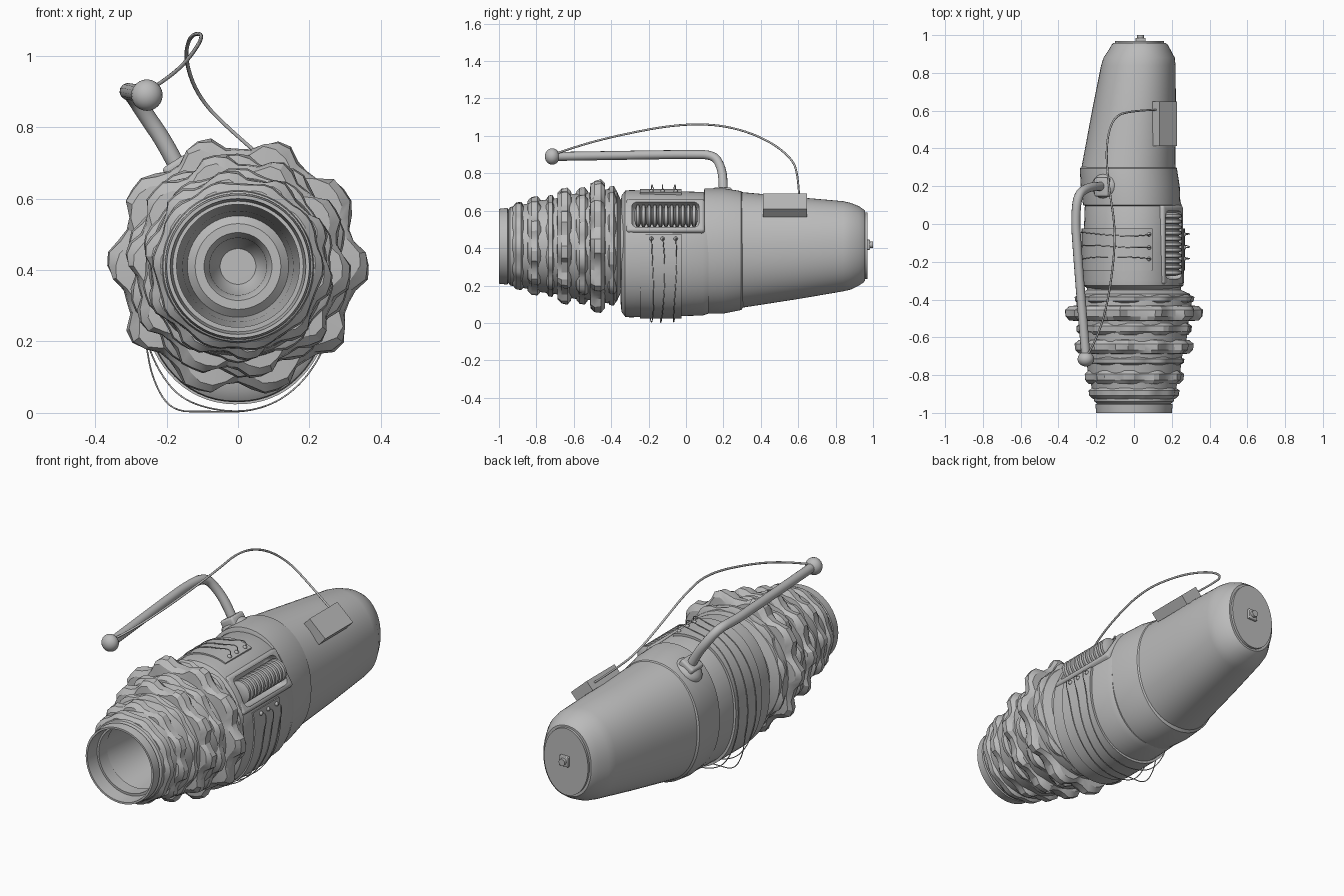
import bpy, bmesh, math
from math import sin, cos, pi, radians
from mathutils import Vector

cube = bpy.data.objects.get("Cube")
if cube:
    bpy.data.objects.remove(cube, do_unlink=True)

grey = bpy.data.materials.new("plain_grey")
grey.use_nodes = True
COLOR = (0.5, 0.5, 0.5, 1)
grey.diffuse_color = COLOR
grey.node_tree.nodes["Principled BSDF"].inputs["Base Color"].default_value = COLOR


def activate(ob):
    bpy.ops.object.select_all(action='DESELECT')
    ob.select_set(True)
    bpy.context.view_layer.objects.active = ob


def smooth(ob, angle=35):
    activate(ob)
    bpy.ops.object.shade_smooth_by_angle(angle=radians(angle))


def finish(bm, name, angle=35):
    bmesh.ops.recalc_face_normals(bm, faces=bm.faces)
    me = bpy.data.meshes.new(name)
    bm.to_mesh(me)
    bm.free()
    me.materials.append(grey)
    ob = bpy.data.objects.new(name, me)
    bpy.context.collection.objects.link(ob)
    smooth(ob, angle)
    return ob


def oval(t, rx, rz, power=2.0):
    """Point on a superellipse."""
    c, s = cos(t), sin(t)
    e = 2 / power
    return math.copysign(abs(c) ** e, c) * rx, math.copysign(abs(s) ** e, s) * rz


def loft(name, sections, n=48, power=2.0, closed=False, angle=35):
    """Skin sections (y, cx, cz, rx, rz, lobe height, lobe phase) along y."""
    bm = bmesh.new()
    rings = []
    for y, cx, cz, rx, rz, lobe, phase in sections:
        ring = []
        for i in range(n):
            t = 2 * pi * i / n
            wave = max(-0.6, min(0.6, cos(10 * t + phase) + 0.3 * sin(3 * t + phase)))
            x, z = oval(t, rx + lobe * wave, rz + lobe * wave, power)
            ring.append(bm.verts.new((cx + x, y, cz + z)))
        rings.append(ring)
    pairs = list(zip(rings, rings[1:])) + ([(rings[-1], rings[0])] if closed else [])
    for a, b in pairs:
        for i in range(n):
            j = (i + 1) % n
            bm.faces.new((a[i], a[j], b[j], b[i]))
    if not closed:
        bm.faces.new(rings[0])
        bm.faces.new(rings[-1])
    return finish(bm, name, angle)


def turned(name, profile, cx, cz, n=48):
    return loft(name, [(y, cx, cz, r, r, 0, 0) for y, r in profile], n)


def box(name, center, size, tilt=0, bevel=0.0):
    bm = bmesh.new()
    bmesh.ops.create_cube(bm, size=1)
    bmesh.ops.scale(bm, vec=size, verts=bm.verts)
    if bevel:
        bmesh.ops.bevel(bm, geom=bm.edges[:], offset=bevel, segments=3, profile=0.5, affect='EDGES')
    ob = finish(bm, name)
    ob.location = center
    ob.rotation_euler.y = tilt
    return ob


def tube(name, points, radius, kind='NURBS', sides=2):
    cu = bpy.data.curves.new(name, 'CURVE')
    cu.dimensions = '3D'
    cu.bevel_depth, cu.bevel_resolution, cu.use_fill_caps = radius, sides, True
    sp = cu.splines.new(kind)
    sp.points.add(len(points) - 1)
    for p, co in zip(sp.points, points):
        p.co = (*co, 1)
    if kind == 'NURBS':
        sp.order_u, sp.use_endpoint_u, sp.resolution_u = 3, True, 6
    cu.materials.append(grey)
    ob = bpy.data.objects.new(name, cu)
    bpy.context.collection.objects.link(ob)
    return ob


def ball(name, center, r, squash=(1, 1, 1)):
    bm = bmesh.new()
    bmesh.ops.create_uvsphere(bm, u_segments=20, v_segments=12, radius=r)
    bmesh.ops.scale(bm, vec=squash, verts=bm.verts)
    ob = finish(bm, name, 60)
    ob.location = center
    return ob


# Hollow nose: bore, lip and outer shell
turned("nose_shell", [
    (-0.34, 0.02), (-0.35, 0.05), (-0.39, 0.075), (-0.45, 0.08), (-0.48, 0.095), (-0.48, 0.12),
    (-0.46, 0.142), (-0.65, 0.155), (-0.97, 0.187), (-1.0, 0.19), (-1.0, 0.2), (-0.955, 0.205),
    (-0.95, 0.195), (-0.94, 0.21), (-0.86, 0.225), (-0.78, 0.245), (-0.7, 0.255),
    (-0.6, 0.28), (-0.5, 0.29), (-0.42, 0.305), (-0.37, 0.295), (-0.35, 0.25), (-0.3, 0.24)], 0, 0.41, 64)

# Ruffled rings: front y, back y, radius, lobe height, phase
for k, (y0, y1, r, lobe, ph) in enumerate([
        (-0.93, -0.86, 0.232, 0.008, 0.4), (-0.85, -0.77, 0.252, 0.018, 1.8),
        (-0.75, -0.70, 0.262, 0.012, 3.0), (-0.69, -0.61, 0.297, 0.026, 0.9),
        (-0.59, -0.52, 0.298, 0.02, 2.6), (-0.515, -0.43, 0.343, 0.032, 0.1),
        (-0.425, -0.37, 0.308, 0.016, 2.0)]):
    w = y1 - y0
    sec = [(0, r - 0.06, 0, ph), (0.05, r - 0.02, lobe, ph - 0.5), (0.3, r, lobe, ph),
           (0.7, r + 0.004, lobe, ph + 0.2), (0.95, r - 0.02, lobe, ph + 0.6), (1, r - 0.06, 0, ph)]
    loft(f"ruffle_ring_{k + 1}", [(y0 + u * w, 0, 0.412, q, q, a, p) for u, q, a, p in sec],
         60, closed=True, angle=28)

# Oval middle body
BX, BZ, RX, RZ, POW = -0.003, 0.37, 0.268, 0.34, 2.15
body = loft("middle_body", [
    (y, BX, BZ, RX - d, RZ - d, 0, 0) for y, d in
    [(-0.35, 0.08), (-0.345, 0.03), (-0.325, 0.003), (-0.3, 0), (-0.1, 0.004), (0.09, 0.01), (0.12, 0.02)]],
    64, POW)


def on_body(t, y, lift):
    x, z = oval(t, RX + lift, RZ + lift, POW)
    return Vector((BX + x, y, BZ + z))


# Side housing with an open slot holding a ribbed roll
TILT = radians(-32)
housing = box("roll_housing", (0.155, -0.11, 0.545), (0.13, 0.42, 0.205), TILT, 0.015)
cutter = box("slot_cutter", (0.235, -0.11, 0.595), (0.2, 0.36, 0.16), TILT, 0.03)
cutter.hide_render = True
for ob in (body, housing):
    mod = ob.modifiers.new("slot", 'BOOLEAN')
    mod.object, mod.operation, mod.solver = cutter, 'DIFFERENCE', 'EXACT'
    activate(ob)
    bpy.ops.object.modifier_apply(modifier="slot")
    smooth(ob)
bpy.data.objects.remove(cutter, do_unlink=True)
ribs = [(-0.275, 0.025)]
for k in range(11):
    y = -0.27 + k * 0.03
    ribs += [(y, 0.045), (y + 0.006, 0.06), (y + 0.02, 0.06), (y + 0.026, 0.045)]
turned("ribbed_roll", ribs + [(0.062, 0.025)], 0.193, 0.572, 24)

# Raised band wrapped under the body, from the side to the top
START, END, STEPS = radians(16), radians(-290), 60
bm = bmesh.new()
rows = []
for i in range(STEPS + 1):
    t = START + (END - START) * i / STEPS
    rows.append([bm.verts.new(on_body(t, y, h)) for y, h in
                 [(-0.245, -0.02), (-0.245, 0.006), (-0.025, 0.006), (-0.025, -0.02)]])
for a, b in zip(rows, rows[1:]):
    for j in range(3):
        bm.faces.new((a[j], a[j + 1], b[j + 1], b[j]))
bm.faces.new(rows[0])
bm.faces.new(rows[-1])
finish(bm, "wrapped_band")

# Loose wires over the band, with a stud at each end
A, B = radians(12), radians(-286)
for k, y in enumerate((-0.185, -0.125, -0.055)):
    pts = [on_body(A, y, 0), on_body(A + 0.03, y, 0.05)]
    for i in range(1, 18):
        u = i / 18
        slack = 0.013 + 0.016 * math.exp(-((u - 0.35) / 0.12) ** 2)
        slack += (0.065 if k == 1 else 0.015) * math.exp(-((u - 0.46) / 0.05) ** 2)
        pts.append(on_body(A + (B - A) * u, y + 0.012 * sin(9 * u + k), slack))
    pts += [on_body(B - 0.03, y, 0.055), on_body(B, y, 0)]
    tube(f"loose_wire_{k + 1}", pts, 0.0025, sides=1)
    for side, t in (("side", A), ("top", B)):
        ball(f"{side}_stud_{k + 1}", on_body(t, y, 0.006), 0.011)

# Collar and tapering tail
loft("collar", [(0.095, -0.01, 0.385, 0.245, 0.32, 0, 0), (0.1, -0.012, 0.385, 0.258, 0.335, 0, 0),
                (0.2, -0.02, 0.385, 0.262, 0.335, 0, 0), (0.295, -0.03, 0.387, 0.257, 0.318, 0, 0),
                (0.31, -0.03, 0.387, 0.24, 0.3, 0, 0)], 64, 2.1)
loft("tail", [(0.29, -0.03, 0.39, 0.25, 0.31, 0, 0), (0.6, 0.0, 0.4, 0.222, 0.272, 0, 0),
              (0.84, 0.023, 0.41, 0.197, 0.241, 0, 0), (0.88, 0.027, 0.41, 0.189, 0.232, 0, 0),
              (0.925, 0.03, 0.412, 0.162, 0.212, 0, 0), (0.95, 0.03, 0.412, 0.148, 0.195, 0, 0),
              (0.957, 0.03, 0.412, 0.14, 0.187, 0, 0)], 64, 2.15)
loft("end_plate", [(y, 0.03, 0.412, 0.13, 0.178, 0, 0) for y in (0.94, 0.97)], 48)
turned("end_stub", [(0.96, 0.018), (1.0, 0.018)], 0.035, 0.418, 12)
box("end_block", (0.035, 0.976, 0.418), (0.054, 0.018, 0.054), 0, 0.004)

# Curved handle with saddle and knob
ball("handle_saddle", (-0.155, 0.2, 0.655), 0.075, (1, 0.9, 0.6)).rotation_euler.y = radians(-32)
box("handle_foot", (-0.165, 0.195, 0.685), (0.085, 0.1, 0.05), radians(-32), 0.012)
tube("handle", [(-0.155, 0.2, 0.66), (-0.2, 0.2, 0.75), (-0.255, 0.19, 0.83), (-0.3, 0.15, 0.9),
                (-0.31, 0.02, 0.9), (-0.303, -0.1, 0.9), (-0.28, -0.4, 0.895), (-0.255, -0.7, 0.89)],
     0.024, sides=4)
ball("handle_knob", (-0.255, -0.715, 0.89), 0.044, (1, 0.9, 1))

# Cable from knob to the tilted box on the tail
tube("cable", [(-0.255, -0.71, 0.9), (-0.19, -0.6, 0.94), (-0.13, -0.38, 1.0), (-0.093, -0.05, 1.063),
               (-0.135, 0.2, 1.06), (-0.15, 0.42, 0.99), (-0.11, 0.57, 0.88), (-0.01, 0.6, 0.78),
               (0.115, 0.605, 0.675)], 0.0055)
box("tail_box", (0.162, 0.53, 0.63), (0.125, 0.235, 0.055), radians(42))
